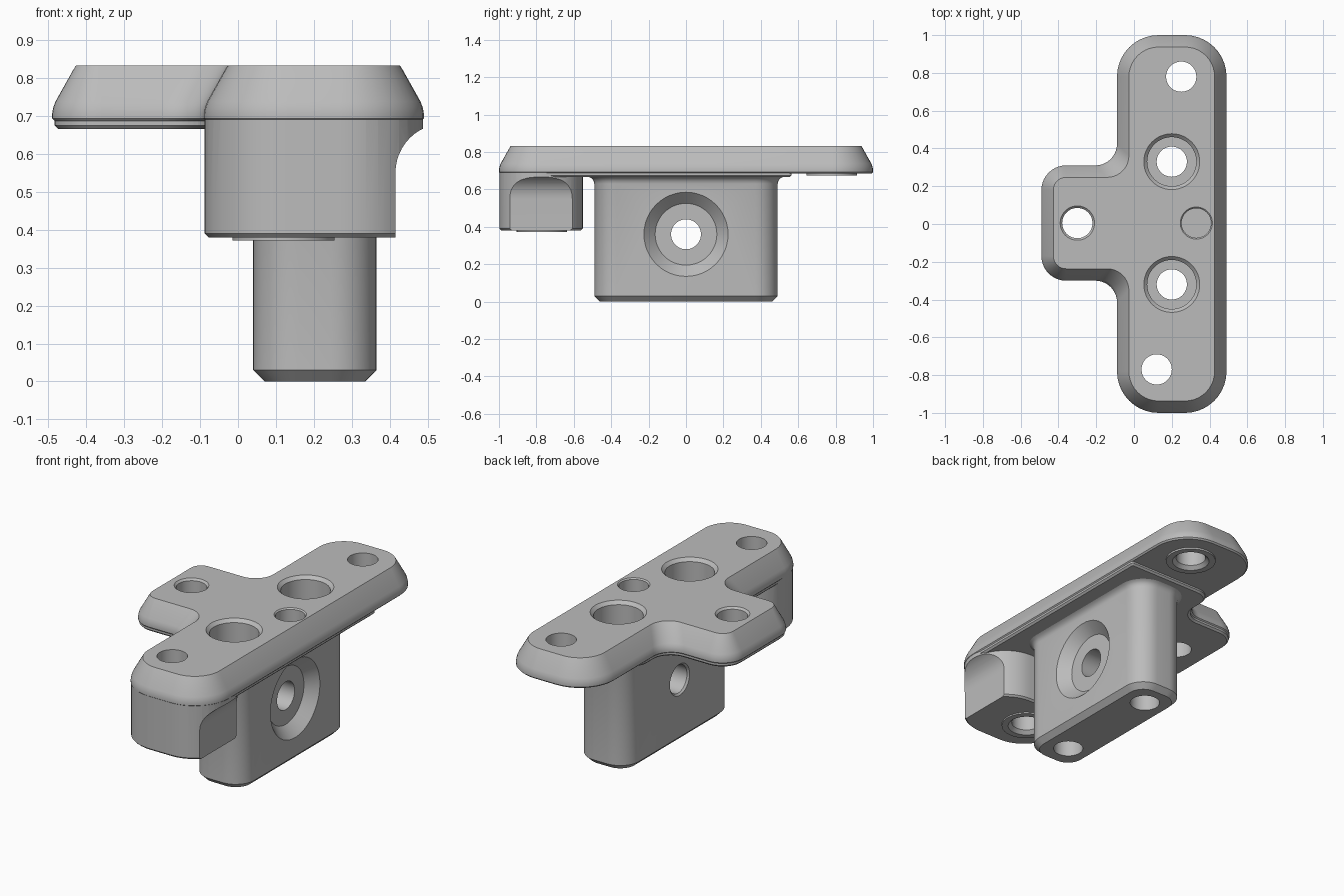
import bpy, bmesh, math
from mathutils import Vector, Matrix

cube = bpy.data.objects.get("Cube")
if cube:
    bpy.data.objects.remove(cube, do_unlink=True)

TOP = 0.833

grey = bpy.data.materials.new("light grey")
grey.use_nodes = True
grey.diffuse_color = (0.5, 0.5, 0.5, 1)
grey.node_tree.nodes["Principled BSDF"].inputs["Base Color"].default_value = (0.5, 0.5, 0.5, 1)


def outline(corners, inset, steps=10):
    """Rounded right-angled outline from (x, y, radius) corners, counter-clockwise."""
    pts = []
    for i, (x, y, r) in enumerate(corners):
        v = Vector((x, y))
        u = (Vector(corners[i - 1][:2]) - v).normalized()
        w = (Vector(corners[(i + 1) % len(corners)][:2]) - v).normalized()
        if -u.x * w.y + u.y * w.x > 0:
            v += inset * (u + w)
            r = max(r - inset, 0.004)
        else:
            v -= inset * (u + w)
        c = v + r * (u + w)
        for k in range(steps + 1):
            t = math.pi / 2 * k / steps
            pts.append(c - r * (w * math.cos(t) + u * math.sin(t)))
    return pts


def loft(name, rings):
    """Closed solid through rings that share a point count."""
    bm = bmesh.new()
    rows = [[bm.verts.new(p) for p in ring] for ring in rings]
    n = len(rows[0])
    for a, b in zip(rows, rows[1:]):
        for i in range(n):
            j = (i + 1) % n
            bm.faces.new((a[i], a[j], b[j], b[i]))
    bm.faces.new(rows[0][::-1])
    bm.faces.new(rows[-1])
    bmesh.ops.recalc_face_normals(bm, faces=bm.faces)
    mesh = bpy.data.meshes.new(name)
    bm.to_mesh(mesh)
    bm.free()
    mesh.materials.append(grey)
    obj = bpy.data.objects.new(name, mesh)
    bpy.context.collection.objects.link(obj)
    return obj


def slab(name, corners, profile):
    """Stack of inset outlines; profile holds (inset, z)."""
    return loft(name, [[(p.x, p.y, z) for p in outline(corners, d)] for d, z in profile])


def lathe(name, x, y, profile, seg=48):
    """Revolved solid about a vertical axis; profile holds (radius, z)."""
    turn = [2 * math.pi * i / seg for i in range(seg)]
    return loft(name, [[(x + r * math.cos(a), y + r * math.sin(a), z) for a in turn]
                       for r, z in profile])


def combine(body, tool, operation):
    mod = body.modifiers.new(operation.lower(), "BOOLEAN")
    mod.operation = operation
    mod.solver = "EXACT"
    mod.object = tool
    bpy.context.view_layer.objects.active = body
    bpy.ops.object.modifier_apply(modifier=mod.name)
    bpy.data.objects.remove(tool, do_unlink=True)


def rect(x0, x1, y0, y1, r):
    return [(x0, y0, r), (x1, y0, r), (x1, y1, r), (x0, y1, r)]


# T-shaped plate outline, also used for the shorter pad beneath it
def tee(y0, y1, r_front, r_back_right, r_back_left):
    return [(-0.09, y0, r_front), (0.49, y0, r_front),
            (0.49, y1, r_back_right), (-0.09, y1, r_back_left),
            (-0.09, 0.31, 0.115), (-0.49, 0.31, 0.13),
            (-0.49, -0.30, 0.13), (-0.09, -0.30, 0.115)]


# Plate with sloping rim
body = slab("mounting_bracket", tee(-1, 1, 0.22, 0.22, 0.22),
            [(0.008, 0.685), (0, 0.693), (0, 0.706), (0.003, 0.722), (0.009, 0.738),
             (0.055, 0.82), (0.063, TOP)])

# Front block, with a scooped relief on its +x side
block = slab("front_block", rect(-0.09, 0.49, -1, -0.55, 0.22),
             [(0.012, 0.38), (0.002, 0.39), (0.002, 0.70)])
scoop = [(0.415, 0.3)]
for k in range(13):
    t = math.pi / 2 * k / 12
    scoop.append((0.545 - 0.13 * math.cos(t), 0.55 + 0.13 * math.sin(t)))
scoop += [(0.7, 0.68), (0.7, 0.3)]
relief = loft("relief_cutter", [[(x, y, z) for x, z in scoop] for y in (-1.1, -0.45)])
combine(block, relief, "DIFFERENCE")
combine(body, block, "UNION")

# Thicker pad under the plate
combine(body, slab("under_pad", tee(-0.78, 0.57, 0.04, 0.02, 0.1),
                   [(0.016, 0.665), (0.006, 0.675), (0.006, 0.70)]), "UNION")

# Stem with chamfered foot and flared root
combine(body, slab("stem", rect(0.04, 0.365, -0.49, 0.49, 0.12),
                   [(0.03, 0), (0, 0.03), (0, 0.63), (-0.004, 0.645),
                    (-0.013, 0.658), (-0.03, 0.668), (-0.03, 0.71)]), "UNION")

# Raised rings under the end holes
for x, y, z in ((0.12, -0.77, 0.372), (0.25, 0.78, 0.675)):
    combine(body, lathe("hole_ring", x, y, [(0.135, z), (0.135, z + 0.03)]), "UNION")
    combine(body, lathe("end_hole", x, y,
                        [(0.112, z - 0.012), (0.08, z + 0.02), (0.08, 0.95)]), "DIFFERENCE")

# Deep counterbored holes down through the stem
for y in (-0.32, 0.33):
    combine(body, lathe("counterbore", 0.2, y,
                        [(0.08, -0.1), (0.08, 0.5), (0.13, 0.5),
                         (0.13, 0.815), (0.158, 0.843)]), "DIFFERENCE")

# Side tab hole and shallow blind hole
combine(body, lathe("tab_hole", -0.3, 0.005,
                    [(0.08, 0.6), (0.08, 0.822), (0.101, 0.843)]), "DIFFERENCE")
combine(body, lathe("blind_hole", 0.33, 0.005,
                    [(0.078, 0.72), (0.078, 0.826), (0.095, 0.843)]), "DIFFERENCE")

# Cross hole through the stem, with a conical seat on the +x side
cross = lathe("cross_hole", 0, 0,
              [(0.11, 0.02), (0.08, 0.05), (0.08, 0.305), (0.165, 0.305), (0.235, 0.375)])
cross.data.transform(Matrix.Translation((0, 0, 0.36)) @ Matrix.Rotation(math.pi / 2, 4, "Y"))
combine(body, cross, "DIFFERENCE")

# Smooth curved walls, crisp edges
bpy.ops.object.select_all(action="DESELECT")
body.select_set(True)
bpy.context.view_layer.objects.active = body
bpy.ops.object.shade_smooth_by_angle(angle=math.radians(28))
